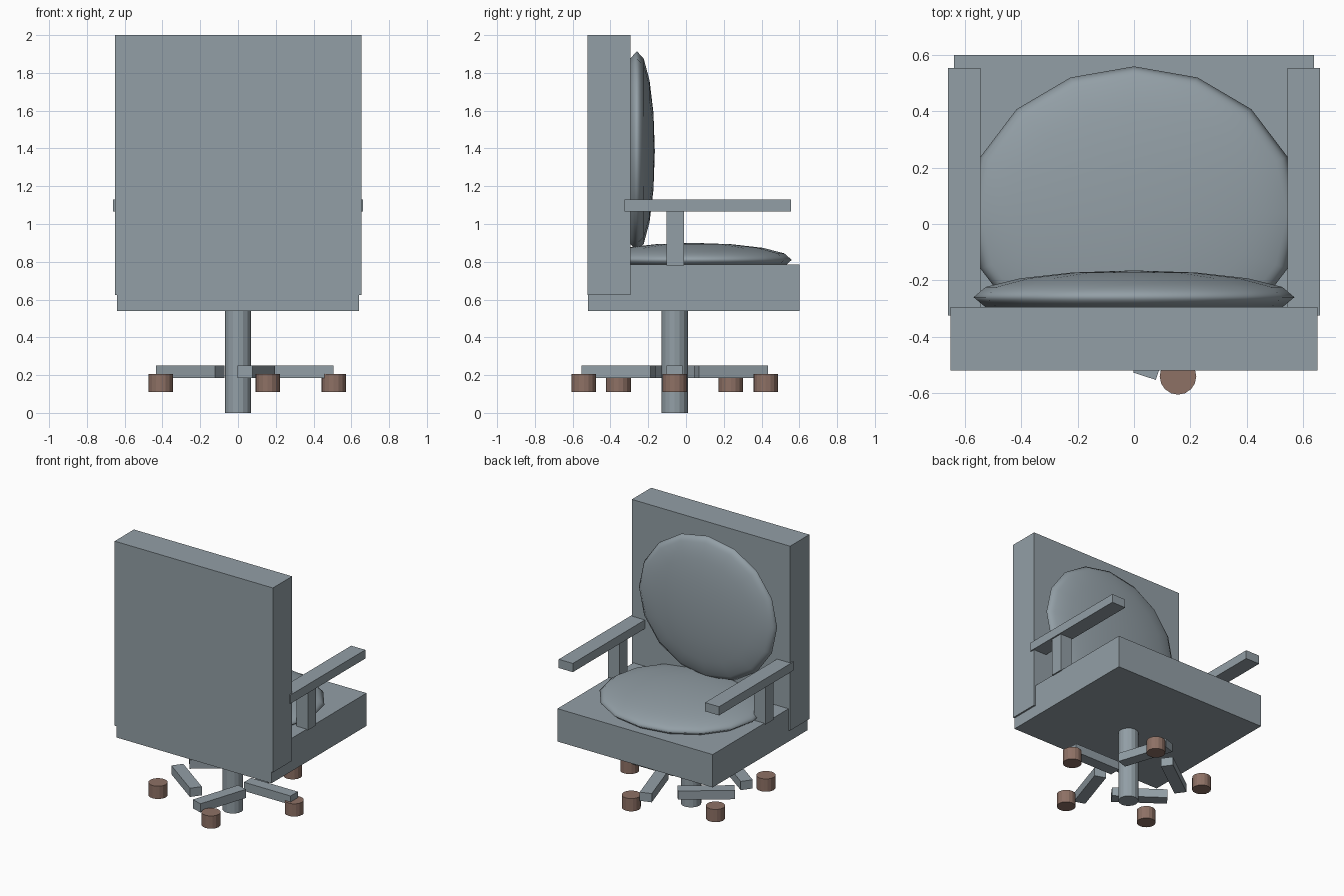
import bpy
from math import cos, sin, pi, radians
from mathutils import Vector

cube = bpy.data.objects.get("Cube")
if cube:
    bpy.data.objects.remove(cube, do_unlink=True)


def material(name, color):
    mat = bpy.data.materials.new(name)
    mat.use_nodes = True
    mat.diffuse_color = color
    mat.node_tree.nodes["Principled BSDF"].inputs["Base Color"].default_value = color
    return mat


GREY = material("slate grey", (0.29, 0.345, 0.38, 1))
BROWN = material("caster brown", (0.27, 0.165, 0.13, 1))


def finish(name, mat):
    obj = bpy.context.object
    obj.name = obj.data.name = name
    obj.data.materials.clear()
    obj.data.materials.append(mat)
    return obj


def box(name, center, size, turn=0):
    bpy.ops.mesh.primitive_cube_add(size=1, location=center, rotation=(0, 0, turn))
    bpy.context.object.scale = size
    return finish(name, GREY)


def cylinder(name, center, radius, depth, mat):
    bpy.ops.mesh.primitive_cylinder_add(vertices=16, radius=radius, depth=depth,
                                        location=center)
    return finish(name, mat)


def cushion(name, center, radii, tilt=0):
    bpy.ops.mesh.primitive_uv_sphere_add(segments=16, ring_count=8, radius=1,
                                         location=center, rotation=(tilt, 0, 0))
    bpy.context.object.scale = radii
    bpy.ops.object.shade_smooth()
    return finish(name, GREY)


# Seat block and backrest slab
box("seat", (0, 0.04, 0.6625), (1.28, 1.12, 0.245))
box("backrest", (0, -0.4075, 1.3125), (1.305, 0.227, 1.375))

# Flattened round cushions
cushion("seat_cushion", (0, 0.04, 0.81), (0.59, 0.52, 0.09))
cushion("back_cushion", (0, -0.26, 1.385), (0.57, 0.53, 0.095), radians(90))

# Armrests on their posts
for side, sign in (("left", 1), ("right", -1)):
    box(side + "_armrest", (sign * 0.603, 0.115, 1.0975), (0.116, 0.88, 0.065))
    box(side + "_arm_post", (sign * 0.603, -0.057, 0.923), (0.095, 0.095, 0.287))

# Central column
hub = Vector((0, -0.06, 0))
cylinder("column", hub + Vector((0, 0, 0.271)), 0.07, 0.542, GREY)

# Five base legs, each turned against its own bearing, and five casters
for i in range(5):
    angle = i * 2 * pi / 5
    out = Vector((cos(angle), sin(angle), 0))
    box(f"base_leg_{i + 1}", hub + out * 0.313 + Vector((0, 0, 0.2175)),
        (0.385, 0.085, 0.065), -angle)
    cylinder(f"caster_{i + 1}", hub + out * 0.506 + Vector((0, 0, 0.158)),
             0.065, 0.095, BROWN)
